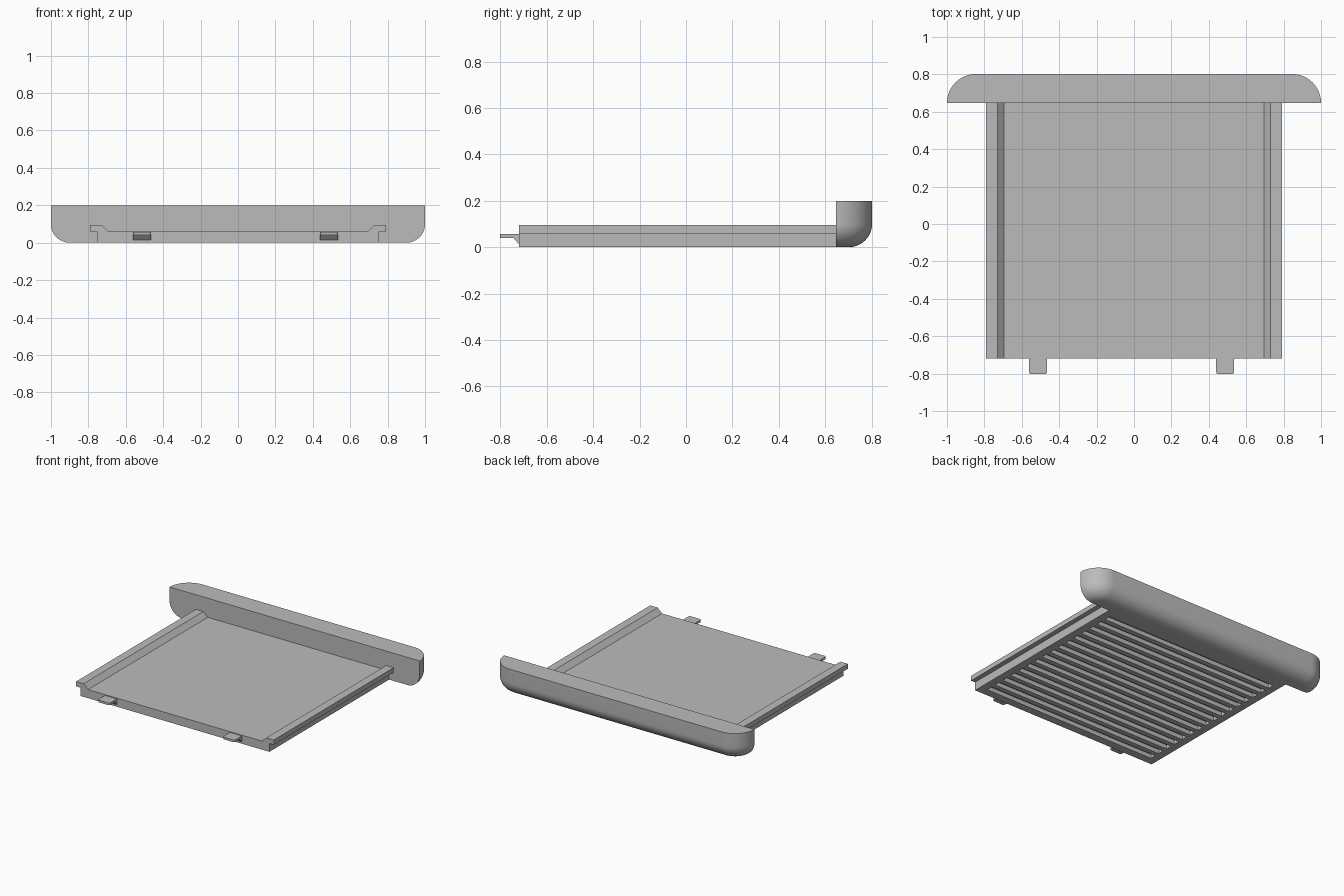
import bpy, bmesh, math

if "Cube" in bpy.data.objects:
    bpy.data.objects.remove(bpy.data.objects["Cube"])

grey = bpy.data.materials.new("plain grey")
grey.diffuse_color = (0.5, 0.5, 0.5, 1)
grey.use_nodes = True
grey.node_tree.nodes["Principled BSDF"].inputs["Base Color"].default_value = grey.diffuse_color


def make(name, bm):
    bmesh.ops.recalc_face_normals(bm, faces=bm.faces)
    me = bpy.data.meshes.new(name)
    bm.to_mesh(me)
    bm.free()
    me.materials.append(grey)
    ob = bpy.data.objects.new(name, me)
    bpy.context.collection.objects.link(ob)
    return ob


def loft(bm, rings):
    """Skin closed rings of equal length and cap both ends."""
    loops = [[bm.verts.new(p) for p in r] for r in rings]
    n = len(loops[0])
    for a, b in zip(loops, loops[1:]):
        for i in range(n):
            j = (i + 1) % n
            bm.faces.new((a[i], a[j], b[j], b[i]))
    bm.faces.new(loops[0][::-1])
    bm.faces.new(loops[-1])


# Handle bar: rounded plan, bottom edge rolled in along the ends and back
R, FILLET, Y0, CX = 0.155, 0.1, 0.647, 0.845
levels = []
for k in range(13):
    a = math.pi / 2 * k / 12
    levels.append((FILLET * (1 - math.sin(a)), FILLET * (1 - math.cos(a))))
levels.append((0, 0.2))
rings = []
for inset, z in levels:
    r = R - inset
    ring = []
    for side, start in ((1, 0), (-1, 90)):
        for i in range(17):
            t = math.radians(start + 90 * i / 16)
            ring.append((side * CX + r * math.cos(t), Y0 + r * math.sin(t), z))
    rings.append(ring)
bm = bmesh.new()
loft(bm, rings)
bar = make("handle_bar", bm)

# Sliding tray: one cross-section with raised side rails, run front to back
half = [(0.755, 0), (0.755, 0.06), (0.79, 0.06), (0.79, 0.095),
        (0.73, 0.095), (0.695, 0.062)]
section = half + [(-x, z) for x, z in reversed(half)]
bm = bmesh.new()
loft(bm, [[(x, y, z) for x, z in section] for y in (-0.72, Y0 + 0.001)])
tray = make("tray", bm)

# Crosswise grooves cut in the underside
bm = bmesh.new()
for i in range(16):
    y = -0.64 + 0.08 * i
    loft(bm, [[(x, y - 0.022, -0.02), (x, y + 0.022, -0.02),
               (x, y + 0.022, 0.03), (x, y - 0.022, 0.03)]
              for x in (-0.70, 0.70)])
cutter = make("groove_cutter", bm)
mod = tray.modifiers.new("grooves", 'BOOLEAN')
mod.operation = 'DIFFERENCE'
mod.solver = 'EXACT'
mod.object = cutter
bpy.context.view_layer.objects.active = tray
bpy.ops.object.modifier_apply(modifier=mod.name)
bpy.data.objects.remove(cutter)

# Front tabs: thin tongues with a sloped root and rounded tip corners
tab_side = [(-0.71, 0.015), (-0.722, 0.015), (-0.745, 0.04),
            (-0.803, 0.04), (-0.803, 0.056), (-0.71, 0.056)]
for name, cx in (("left_tab", -0.5125), ("right_tab", 0.4875)):
    bm = bmesh.new()
    loft(bm, [[(cx + dx, y, z) for y, z in tab_side] for dx in (-0.048, 0.048)])
    tips = [e for e in bm.edges
            if all(v.co.y < -0.8 for v in e.verts)
            and abs(e.verts[0].co.x - e.verts[1].co.x) < 1e-4]
    bmesh.ops.bevel(bm, geom=tips, offset=0.012, segments=4, profile=0.5,
                    affect='EDGES')
    make(name, bm)

# Smooth the rounded bar, keep its rims crisp
bpy.ops.object.select_all(action='DESELECT')
bar.select_set(True)
bpy.context.view_layer.objects.active = bar
bpy.ops.object.shade_smooth_by_angle(angle=math.radians(35))
